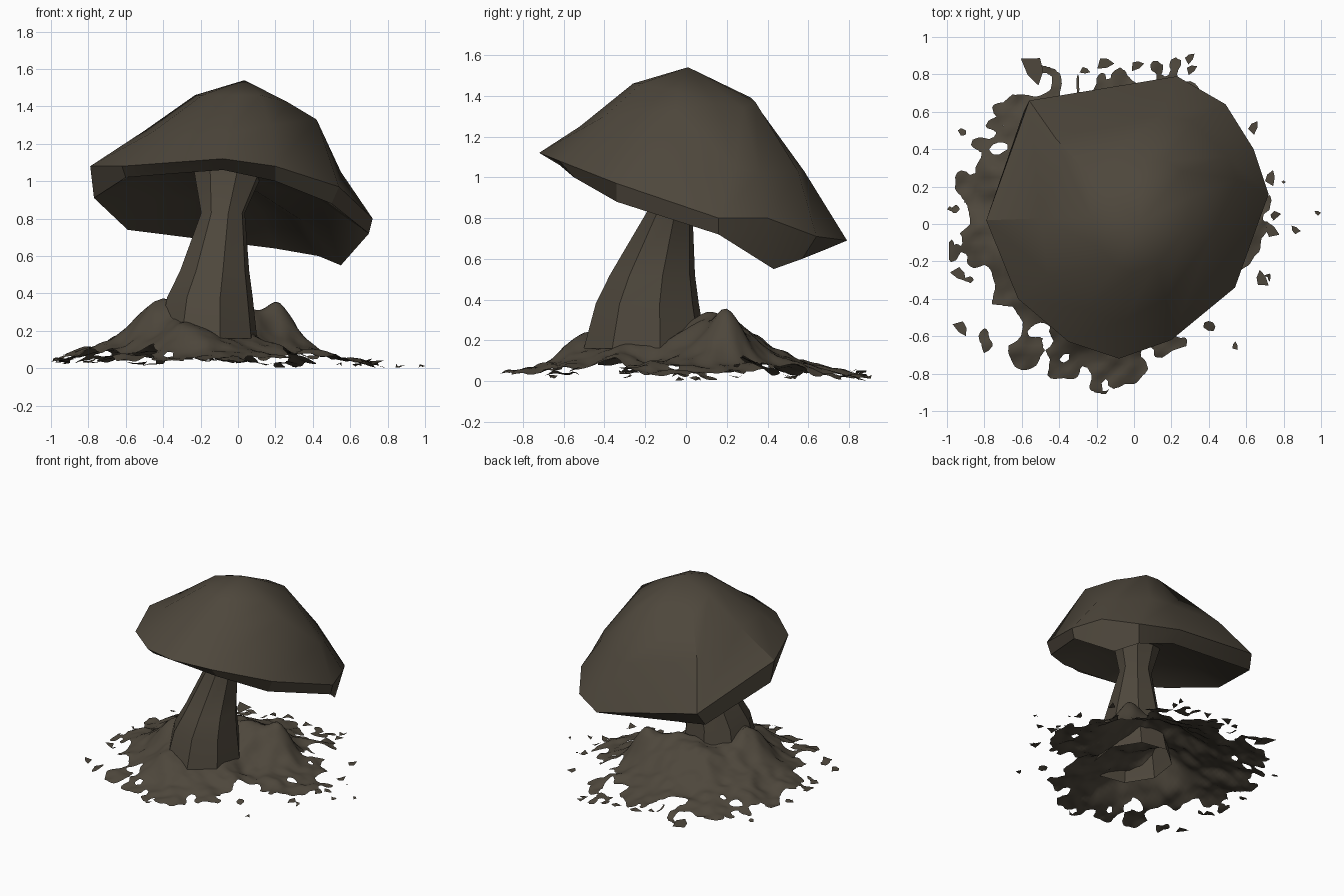
import bpy, bmesh, math
from mathutils import Vector, noise

if "Cube" in bpy.data.objects:
    bpy.data.objects.remove(bpy.data.objects["Cube"])

mat = bpy.data.materials.new("dark earthy brown")
mat.diffuse_color = (0.076, 0.063, 0.045, 1)
mat.use_nodes = True
mat.node_tree.nodes["Principled BSDF"].inputs["Base Color"].default_value = mat.diffuse_color


def finish(bm, name, angle, normals=True):
    bmesh.ops.remove_doubles(bm, verts=bm.verts[:], dist=0.0005)
    if normals:
        bmesh.ops.recalc_face_normals(bm, faces=bm.faces[:])
    me = bpy.data.meshes.new(name)
    bm.to_mesh(me)
    bm.free()
    me.materials.append(mat)
    ob = bpy.data.objects.new(name, me)
    bpy.context.collection.objects.link(ob)
    bpy.ops.object.select_all(action='DESELECT')
    ob.select_set(True)
    bpy.context.view_layer.objects.active = ob
    bpy.ops.object.shade_smooth_by_angle(angle=math.radians(angle))
    return ob


def loft(bm, rings):
    vs = [[bm.verts.new(p) for p in r] for r in rings]
    for a, b in zip(vs, vs[1:]):
        n = len(a)
        for i in range(n):
            j = (i + 1) % n
            bm.faces.new((a[i], a[j], b[j], b[i]))
    return vs


# Cap: faceted dome with a tilted rim, hollow underneath
rim = [(-.79, .02, 1.08), (-.56, .66, .84), (.23, .79, .69), (.49, .64, .71),
       (.64, .40, .80), (.72, .16, .80), (.54, -.34, .97), (.20, -.62, 1.08),
       (-.08, -.72, 1.12), (-.35, -.63, 1.10), (-.62, -.40, 1.08)]
lower = [(-.77, .04, .91), (-.59, .60, .74), (.20, .67, .64), (.43, .57, .60),
         (.55, .43, .55), (.70, .16, .72), (.50, -.34, .88), (.20, -.55, 1.00),
         (-.08, -.62, 1.06), (-.35, -.56, 1.04), (-.60, -.36, 1.02)]
shoulder = [(-.50, .03, 1.27), (-.42, .46, 1.14), (.14, .58, 1.03), (.31, .55, 1.03),
            (.50, .36, 1.02), (.55, .24, 1.05), (.42, -.05, 1.33), (.17, -.40, 1.30),
            (-.06, -.52, 1.25), (-.27, -.46, 1.25), (-.46, -.27, 1.26)]
crown = [(-.23, .04, 1.46), (-.25, .27, 1.37), (.04, .32, 1.39), (.17, .34, 1.37),
         (.26, .28, 1.34), (.31, .15, 1.36), (.27, -.04, 1.42), (.12, -.22, 1.46),
         (0, -.26, 1.46), (-.10, -.22, 1.46), (-.19, -.12, 1.46)]
bm = bmesh.new()
hub = Vector((-.04, 0, 1.03))


def inward(t, lift):
    return [Vector(p).lerp(hub, t) + Vector((0, 0, lift)) for p in lower]


rings = loft(bm, [crown, shoulder, rim, lower, inward(.35, .07), inward(.75, .03)])
bm.faces.new(rings[-1])
apex = bm.verts.new((.035, .01, 1.54))
for i in range(11):
    bm.faces.new((rings[0][i], rings[0][(i + 1) % 11], apex))
finish(bm, "mushroom_cap", 30)

# Stem: leaning, eight sided, waisted below the cap
bm = bmesh.new()
stem = [(-.16, -.20, .16, .27, .31), (-.15, -.19, .38, .235, .26),
        (-.125, -.165, .52, .19, .215), (-.08, -.08, .83, .12, .115),
        (-.045, -.02, 1.08, .20, .16)]
loft(bm, [[(cx + rx * math.cos(math.tau * (i + .3) / 8),
            cy + ry * math.sin(math.tau * (i + .3) / 8), z) for i in range(8)]
          for cx, cy, z, rx, ry in stem])
finish(bm, "mushroom_stem", 30)

# Mound: open sheet of earth with a ragged, perforated edge
profile = [(0, .30), (.26, .27), (.40, .19), (.55, .12), (.75, .07), (1.0, .015), (1.9, .01)]


def height(x, y):
    r = math.hypot(x + .18, y + .02)
    for (r0, z0), (r1, z1) in zip(profile, profile[1:]):
        if r <= r1:
            z = z0 + (z1 - z0) * (r - r0) / (r1 - r0)
            break
    for px, py, h, s in ((-.43, -.20, .13, .10), (.22, .20, .18, .09),
                         (-.08, .18, .07, .14), (-.28, -.50, .09, .12),
                         (-.70, -.15, .03, .15), (.14, -.15, -.08, .13)):
        z += h * math.exp(-((x - px) ** 2 + (y - py) ** 2) / (2 * s * s))
    z += .035 * noise.noise((x * 5, y * 5, 3.1)) * min(1, max(.35, 1.5 - r))
    z += .02 * noise.noise((x * 14, y * 14, 8.7))
    return max(z - .012, .004)


def cover(x, y):
    # positive where the sheet exists
    r = math.hypot(x + .17, y + .02)
    a = math.atan2(y + .02, x + .17)
    edge = .77 + .05 * math.cos(4 * a + .6)
    edge -= .35 * math.exp(-((x - .36) ** 2 + (y + .36) ** 2) / .02)
    fray = min(1, max(0, (r - .42) / .25))
    n = .24 * noise.noise((x * 5.5, y * 5.5, 1.7)) + .22 * noise.noise((x * 13, y * 13, 5.3))
    return min(edge - r + fray * n, .99 - abs(x), .91 - abs(y))


def clipped(tri):
    out = []
    for i in range(3):
        (x0, y0), (x1, y1) = tri[i], tri[(i + 1) % 3]
        f0, f1 = cover(x0, y0), cover(x1, y1)
        if f0 > 0:
            out.append((x0, y0))
        if (f0 > 0) != (f1 > 0):
            t = f0 / (f0 - f1)
            out.append((x0 + (x1 - x0) * t, y0 + (y1 - y0) * t))
    return out


bm = bmesh.new()
step, nx, ny = .025, 40, 37
for i in range(-nx, nx):
    for j in range(-ny, ny):
        a, b = (i * step, j * step), ((i + 1) * step, j * step)
        c, d = ((i + 1) * step, (j + 1) * step), (i * step, (j + 1) * step)
        for tri in ((a, b, c), (a, c, d)):
            poly = clipped(tri)
            if len(poly) > 2:
                bm.faces.new([bm.verts.new((x, y, height(x, y))) for x, y in poly])
finish(bm, "earth_mound", 35, False)

# Loose flakes: small flat shards lying around the mound
bm = bmesh.new()
flakes = [(.98, .06, .02), (.86, -.03, .03), (.73, -.03, .05), (.68, -.29, .05),
          (.54, -.65, .025), (.73, .25, .045), (.64, .52, .04), (.30, .89, .035),
          (.31, .83, .035), (.02, .85, .04), (-.15, .86, .05), (-.26, .82, .03),
          (-.98, .08, .02), (-.93, -.27, .05), (-.92, -.56, .05), (-.53, .82, .09)]
for k, (x, y, s) in enumerate(flakes):
    z = height(x, y)
    pts = []
    for i in range(5):
        a = math.tau * i / 5 + k
        q = s * (1.1, .5, .9, .5, .8)[(i + k) % 5]
        pts.append((min(1, max(-1, x + q * math.cos(a))), y + q * math.sin(a),
                    z + .01 * math.sin(a * 2 + k) + .008))
    bm.faces.new([bm.verts.new(p) for p in pts])
finish(bm, "loose_flakes", 30, False)
